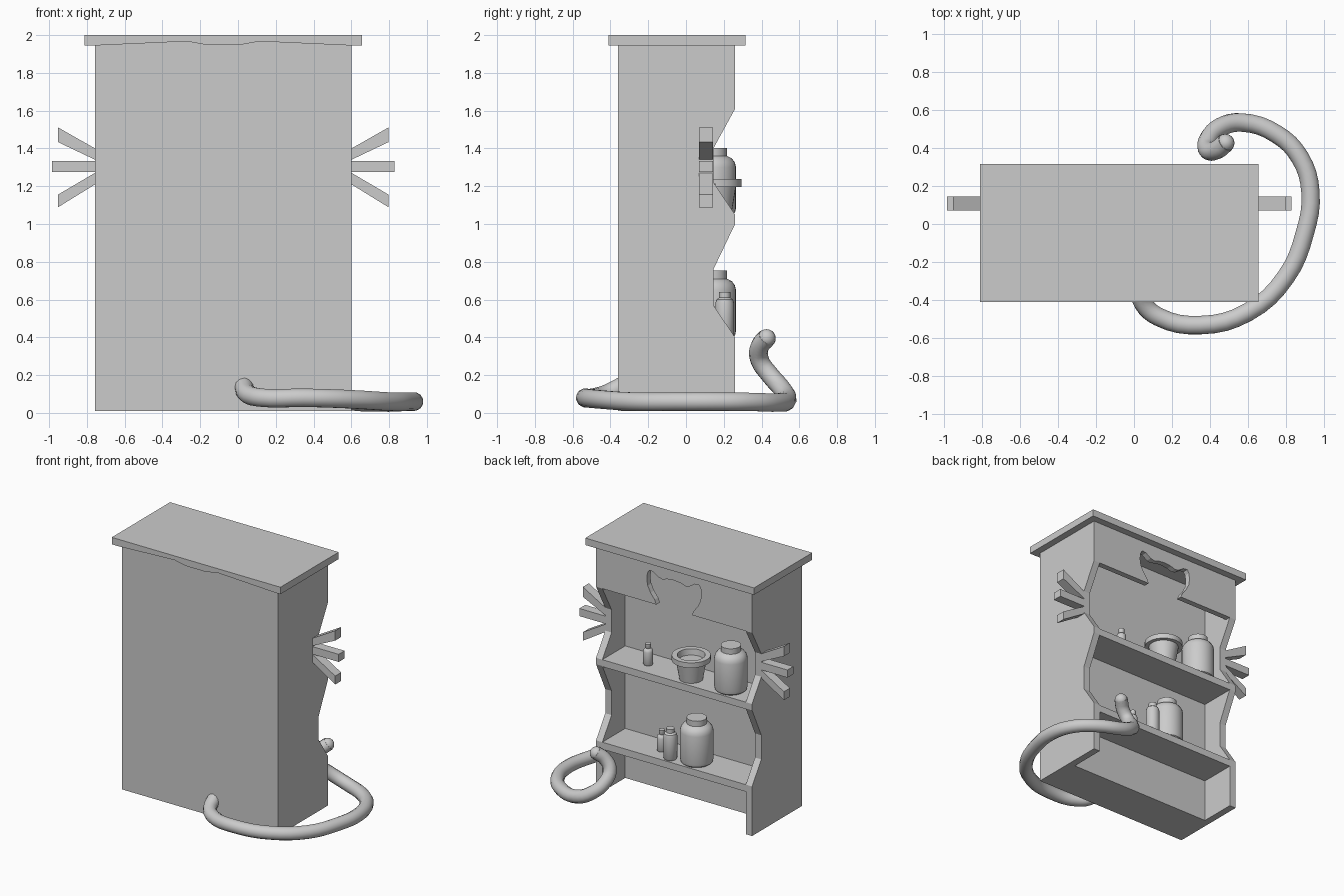
import bpy, bmesh, math
from mathutils import Vector

if "Cube" in bpy.data.objects:
    bpy.data.objects.remove(bpy.data.objects["Cube"])

CX = -0.078          # cabinet centre line
HW = 0.68            # cabinet half width
T = 0.055            # board thickness


def add_object(name, bm):
    bmesh.ops.recalc_face_normals(bm, faces=bm.faces)
    me = bpy.data.meshes.new(name)
    bm.to_mesh(me)
    bm.free()
    ob = bpy.data.objects.new(name, me)
    bpy.context.collection.objects.link(ob)
    return ob


def prism(name, pts, axis, a, b):
    """Extrude a 2D outline along x (pts = y,z) or along y (pts = x,z)."""
    bm = bmesh.new()
    place = (lambda p: (a, p[0], p[1])) if axis == 'x' else (lambda p: (p[0], a, p[1]))
    face = bm.faces.new([bm.verts.new(place(p)) for p in pts])
    new = bmesh.ops.extrude_face_region(bm, geom=[face])['geom']
    move = Vector((b - a, 0, 0)) if axis == 'x' else Vector((0, b - a, 0))
    bmesh.ops.translate(bm, verts=[v for v in new if isinstance(v, bmesh.types.BMVert)], vec=move)
    return add_object(name, bm)


def box(name, x0, x1, y0, y1, z0, z1):
    return prism(name, [(x0, z0), (x1, z0), (x1, z1), (x0, z1)], 'y', y0, y1)


def smooth(ob, angle=35):
    bpy.ops.object.select_all(action='DESELECT')
    ob.select_set(True)
    bpy.context.view_layer.objects.active = ob
    bpy.ops.object.shade_smooth_by_angle(angle=math.radians(angle))


def lathe(name, profile, loc, n=28):
    bm = bmesh.new()
    vs = [bm.verts.new((r, 0, z)) for r, z in profile]
    edges = [bm.edges.new(p) for p in zip(vs, vs[1:])]
    bmesh.ops.spin(bm, geom=vs + edges, cent=(0, 0, 0), axis=(0, 0, 1),
                   angle=2 * math.pi, steps=n, use_duplicate=False)
    bmesh.ops.remove_doubles(bm, verts=bm.verts, dist=0.0005)
    ob = add_object(name, bm)
    ob.location = loc
    smooth(ob)


# wavy side boards
side = [(-0.36, 0.01), (0.26, 0.01), (0.26, 0.40), (0.145, 0.57), (0.145, 0.76),
        (0.26, 1.0), (0.26, 1.05), (0.145, 1.22), (0.145, 1.40), (0.26, 1.61),
        (0.26, 1.95), (-0.36, 1.95)]
for s, tag in ((-1, "left"), (1, "right")):
    prism("side_board_" + tag, side, 'x', CX + s * HW, CX + s * (HW - T))

# thick back block and shelves
IN = HW - T
box("back_block", CX - IN, CX + IN, -0.36, -0.025, 0.01, 1.95)
for i, z in enumerate((0.40, 1.05)):
    box(f"shelf_{i + 1}", CX - IN, CX + IN, -0.03, 0.26, z - T, z)

# top slab; its front lip has a shallow eared notch below
box("top_slab", CX - 0.735, CX + 0.735, -0.355, 0.315, 1.945, 2.0)
notch = [(HW, 1.945), (0.19, 1.967), (0.083, 1.947)]
lip = ([(-0.735, 2.0), (-0.735, 1.945)] + [(-x, z) for x, z in notch]
       + notch[::-1] + [(0.735, 1.945), (0.735, 2.0)])
prism("top_slab_lip", [(CX + x, z) for x, z in lip], 'y', -0.41, -0.355)
box("top_filler", CX - HW, CX + HW, -0.36, -0.3, 1.94, 1.975)

# header board with an eared head cutout
half = [(0.155, 1.61), (0.17, 1.645), (0.205, 1.69), (0.23, 1.74), (0.238, 1.79),
        (0.232, 1.84), (0.215, 1.865), (0.18, 1.86), (0.135, 1.83), (0.10, 1.822),
        (0.06, 1.836), (0.0, 1.842)]
head = half + [(-x, z) for x, z in half[-2::-1]]
header = [(IN, 1.95), (IN, 1.61)] + head + [(-IN, 1.61), (-IN, 1.95)]
prism("header_board", [(CX + x, z) for x, z in header], 'y', 0.215, 0.26)

# whiskers, three a side
whiskers = [[(0.67, 1.336), (0.876, 1.434), (0.876, 1.512), (0.67, 1.395)],
            [(0.67, 1.274), (0.907, 1.274), (0.907, 1.334), (0.67, 1.334)],
            [(0.67, 1.215), (0.876, 1.088), (0.876, 1.155), (0.67, 1.276)]]
for s, tag in ((-1, "left"), (1, "right")):
    for i, w in enumerate(whiskers):
        prism(f"whisker_{tag}_{i + 1}", [(CX + s * x, z) for x, z in w], 'y', 0.07, 0.144)

# curled tail
path = [(0.03, -0.34, 0.14), (0.05, -0.42, 0.10), (0.13, -0.49, 0.08), (0.35, -0.533, 0.08),
        (0.60, -0.465, 0.072), (0.80, -0.28, 0.06), (0.90, -0.05, 0.06), (0.93, 0.17, 0.06),
        (0.875, 0.35, 0.058), (0.75, 0.475, 0.055), (0.57, 0.535, 0.07), (0.455, 0.51, 0.125),
        (0.392, 0.445, 0.20), (0.39, 0.39, 0.28), (0.435, 0.39, 0.35), (0.485, 0.43, 0.40)]
cu = bpy.data.curves.new("tail_path", 'CURVE')
cu.dimensions = '3D'
cu.bevel_depth = 0.05
cu.bevel_resolution = 4
cu.resolution_u = 4
cu.use_fill_caps = True
sp = cu.splines.new('BEZIER')
sp.bezier_points.add(len(path) - 1)
for bp, co in zip(sp.bezier_points, path):
    bp.co = co
    bp.handle_left_type = bp.handle_right_type = 'AUTO'
tail_curve = bpy.data.objects.new("tail_path", cu)
bpy.context.collection.objects.link(tail_curve)
bpy.context.view_layer.update()
me = bpy.data.meshes.new_from_object(tail_curve.evaluated_get(bpy.context.evaluated_depsgraph_get()))
tail = bpy.data.objects.new("tail", me)
bpy.context.collection.objects.link(tail)
bpy.data.objects.remove(tail_curve)
smooth(tail, 50)
# rounded tail tip
bm = bmesh.new()
bmesh.ops.create_uvsphere(bm, u_segments=16, v_segments=10, radius=0.048)
tip = add_object("tail_tip", bm)
tip.location = (0.482, 0.427, 0.395)
smooth(tip, 50)

# jars and bottles
jar = [(0, 0), (0.10, 0), (0.115, 0.012), (0.12, 0.035), (0.12, 0.25), (0.114, 0.275),
       (0.098, 0.297), (0.072, 0.31), (0.072, 0.353), (0, 0.353)]
bottle = [(0, 0), (0.043, 0), (0.05, 0.012), (0.05, 0.18), (0.044, 0.20), (0.03, 0.21),
          (0.03, 0.24), (0, 0.24)]
vial = [(0, 0), (0.031, 0), (0.036, 0.01), (0.036, 0.105), (0.031, 0.12), (0.018, 0.13),
        (0.022, 0.137), (0.022, 0.165), (0, 0.165)]
lathe("jar_upper", jar, (-0.493, 0.145, 1.05))
lathe("jar_lower", jar, (-0.195, 0.145, 0.40))
lathe("bottle_lower", bottle, (-0.007, 0.205, 0.40), 20)
lathe("vial_lower", vial, (0.12, 0.13, 0.40), 16)
lathe("vial_upper", vial, (0.235, 0.135, 1.05), 16)

# flower pot with soil
pot = [(0, 0), (0.085, 0), (0.11, 0.147), (0.14, 0.147), (0.14, 0.187), (0.10, 0.187),
       (0.094, 0.14), (0, 0.14)]
lathe("flower_pot", pot, (-0.154, 0.155, 1.05))
